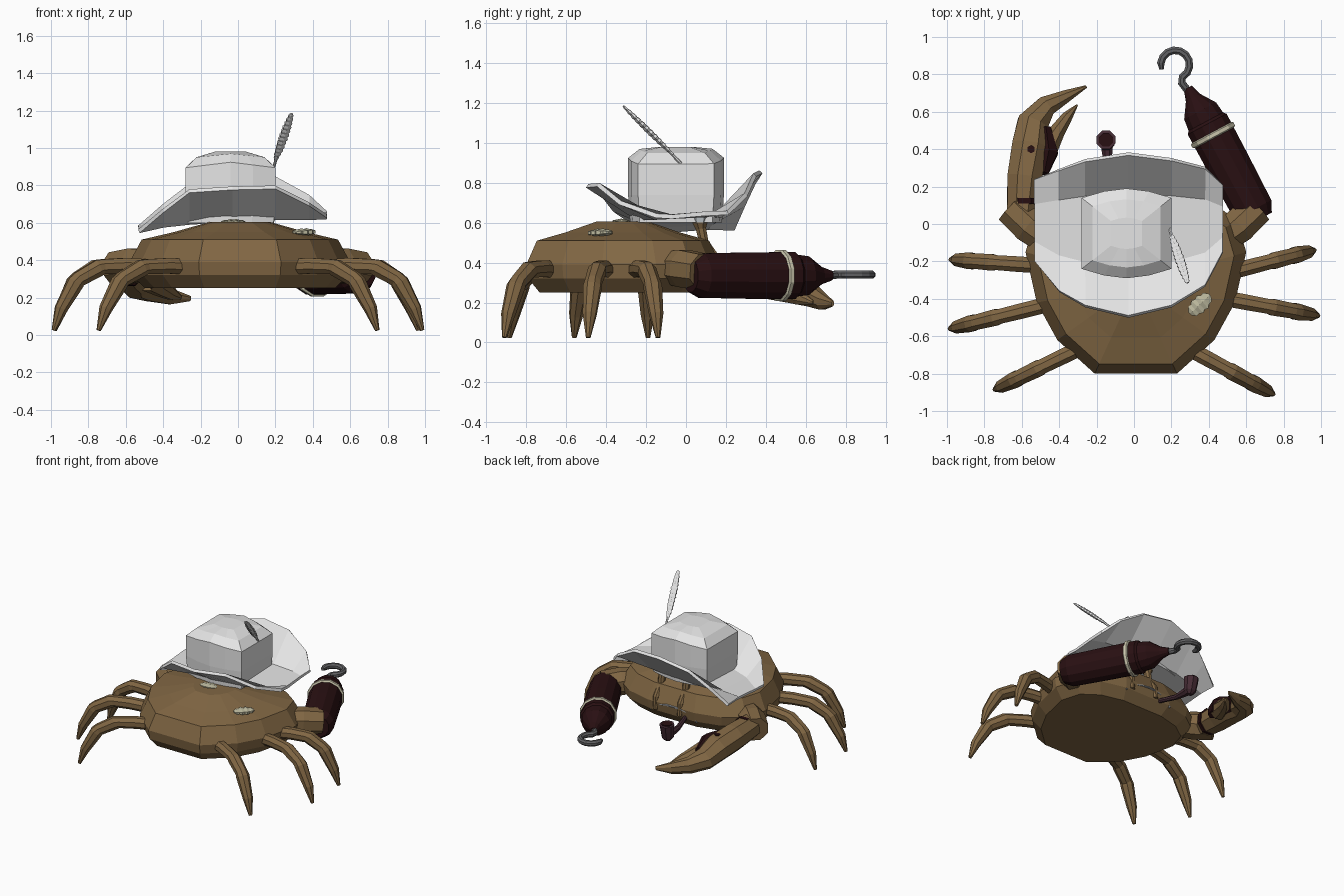
import bpy, bmesh, math
from mathutils import Vector

cube = bpy.data.objects.get("Cube")
if cube:
    bpy.data.objects.remove(cube, do_unlink=True)


def material(name, r, g, b):
    m = bpy.data.materials.new(name)
    m.use_nodes = True
    m.diffuse_color = (r, g, b, 1)
    m.node_tree.nodes["Principled BSDF"].inputs["Base Color"].default_value = (r, g, b, 1)
    return m


SHELL = material("brown shell", .22, .135, .057)
WHITE = material("hat white", .78, .78, .78)
MAROON = material("dark maroon", .022, .005, .006)
ROPE = material("pale rope", .6, .57, .42)
IRON = material("grey iron", .12, .12, .125)
PIPE = material("plum wood", .06, .025, .035)
BARNACLE = material("barnacle", .5, .48, .34)
EYE = material("eye white", .7, .75, .78)
MOUTH = material("mouth grey", .35, .36, .38)


def finish(name, bm, mat):
    bmesh.ops.recalc_face_normals(bm, faces=bm.faces)
    mesh = bpy.data.meshes.new(name)
    bm.to_mesh(mesh)
    bm.free()
    mesh.materials.append(mat)
    ob = bpy.data.objects.new(name, mesh)
    bpy.context.collection.objects.link(ob)
    return ob


def loft(name, rings, mat):
    """Skin equal-length rings of points and cap both ends."""
    bm = bmesh.new()
    rows = [[bm.verts.new(p) for p in ring] for ring in rings]
    n = len(rows[0])
    for a, b in zip(rows, rows[1:]):
        for i in range(n):
            bm.faces.new((a[i], a[(i + 1) % n], b[(i + 1) % n], b[i]))
    bm.faces.new(rows[0])
    bm.faces.new(rows[-1])
    return finish(name, bm, mat)


def tube(name, path, radii, mat, sides=8):
    """Sweep an ellipse; each radius is a number or (half width, half height)."""
    path = [Vector(p) for p in path]
    rings = []
    for i, p in enumerate(path):
        t = (path[min(i + 1, len(path) - 1)] - path[max(i - 1, 0)]).normalized()
        ref = Vector((0, 0, 1)) if abs(t.z) < .98 else Vector((0, 1, 0))
        side = t.cross(ref).normalized()
        up = side.cross(t)
        r = radii[i] if isinstance(radii, list) else radii
        w, h = r if isinstance(r, tuple) else (r, r)
        ang = [math.tau * (k + .5) / sides for k in range(sides)]
        rings.append([p + side * w * math.cos(a) + up * h * math.sin(a) for a in ang])
    return loft(name, rings, mat)


def ridged(name, start, end, w, h, count, mat):
    """Leaf-shaped body with cross ridges."""
    a, b = Vector(start), Vector(end)
    pts, radii = [], []
    for i in range(count + 1):
        t = i / count
        k = (.3 + .7 * math.sin(math.pi * t) ** .6) * (1 if i % 2 else .78)
        pts.append(a.lerp(b, t))
        radii.append((w * k, h * k))
    return tube(name, pts, radii, mat, 6)


# Body: one outline scaled through several heights
half = [(.22, -.8), (.42, -.62), (.53, -.42), (.59, -.15), (.54, .02), (.4, .12), (.2, .17)]
outline = half + [(-x, y) for x, y in reversed(half)]
levels = [(.25, .86), (.32, .98), (.39, 1), (.51, .89), (.55, .6), (.605, .27)]
loft("body", [[(.01 + x * s, -.32 + (y + .32) * s, z) for x, y in outline]
              for z, s in levels], SHELL)

# Six walking legs: root and foot positions, shared bend
bend = [(-.2, .36, .045), (.2, .37, .045), (.45, .365, .043), (.5, .36, .048),
        (.72, .3, .044), (.76, .28, .048), (.92, .14, .036), (1, .025, .012)]
legs = {"left_front_leg": (.54, -.25, .965, -.14), "left_middle_leg": (.5, -.4, .985, -.49),
        "left_rear_leg": (.3, -.67, .745, -.91), "right_front_leg": (-.54, -.22, -.98, -.19),
        "right_middle_leg": (-.5, -.44, -.985, -.56), "right_rear_leg": (-.28, -.66, -.745, -.885)}
for name, (x0, y0, x1, y1) in legs.items():
    tube(name, [(x0 + (x1 - x0) * t, y0 + (y1 - y0) * t, z) for t, z, r in bend],
         [r for t, z, r in bend], SHELL)

# Upper arms
for name, s in (("left_upper_arm", 1), ("right_upper_arm", -1)):
    tube(name, [(s * .42, -.12, .38), (s * .56, -.01, .37), (s * .66, .085, .355)],
         [.08, .1, .095], SHELL)

# Claw with a fixed and a movable finger
tube("claw", [(-.6, .06, .36), (-.585, .25, .34), (-.555, .42, .31), (-.54, .54, .27),
              (-.47, .63, .235), (-.36, .685, .205), (-.255, .735, .195)],
     [(.085, .09), (.1, .1), (.105, .1), (.09, .08), (.06, .06), (.035, .045), (.008, .015)], SHELL)
tube("claw_finger", [(-.48, .36, .3), (-.42, .48, .26), (-.36, .57, .225), (-.305, .635, .2)],
     [(.06, .07), (.048, .055), (.032, .04), (.006, .012)], SHELL)
tube("claw_joint", [(-.48, .27, .33), (-.455, .38, .31), (-.47, .51, .28)],
     [(.025, .05), (.055, .08), (.03, .06)], MAROON, 6)
tube("claw_spot", [(-.55, .4, .405), (-.55, .4, .412)], .022, MAROON, 6)
tube("claw_cuff", [(-.585, .1, .355), (-.585, .13, .352)], [(.088, .094), (.093, .099)], MAROON)

# Sleeve, rope and hook that replace the other claw
base, way = Vector((.655, .04, .335)), Vector((-.47, .88, 0)).normalized()
sleeve = [(-.02, .085), (.04, .115), (.3, .12), (.56, .122), (.575, .108), (.64, .1),
          (.72, .045), (.78, .025)]
tube("sleeve", [base + way * d for d, r in sleeve], [r for d, r in sleeve], MAROON, 12)
tube("sleeve_rope", [base + way * d for d in (.475, .483, .503, .511)],
     [.118, .133, .133, .118], ROPE, 12)
arc = [math.radians(-60 + 26 * i) for i in range(11)]
tube("hook", [(.29, .71, .335), (.255, .755, .34)]
     + [(.22 + .077 * math.cos(a), .852 + .077 * math.sin(a), .34) for a in arc],
     [.022] * 12 + [.012], IRON)

# Eyes on stalks that run down the face
for name, x in (("left_eye", .15), ("right_eye", -.06)):
    tube(name + "_stalk", [(x, .16, .33), (x, .15, .42), (x, .09, .5), (x, .075, .57), (x, .07, .61)],
         [.02, .024, .026, .028, .045], SHELL)
    tube(name, [(x, .07, .6), (x, .07, .625), (x, .07, .65), (x, .07, .66)],
         [.045, .055, .045, .02], EYE)

# Arched mouth line and pipe
arch = [math.pi * i / 10 for i in range(11)]
tube("mouth", [(.2 * math.cos(a), .172 - .02 * abs(math.cos(a)), .31 + .08 * math.sin(a))
               for a in arch], .008, MOUTH, 6)
tube("pipe_stem", [(-.1, .14, .33), (-.14, .3, .31), (-.145, .42, .31)], [.016, .02, .035], PIPE)
tube("pipe_bowl", [(-.148, .43, .275), (-.148, .435, .3), (-.15, .445, .36), (-.15, .45, .4)],
     [.025, .045, .05, .054], PIPE)
tube("pipe_bowl_filling", [(-.15, .45, .399), (-.15, .45, .406)], .04, MAROON)

# Hat brim: x, rear edge y z, front edge y z, base height
stations = [(-.53, -.2, .555, .24, .57, .56), (-.4, -.36, .665, .29, .69, .585),
            (-.26, -.44, .77, .34, .8, .6), (-.03, -.495, .785, .375, .855, .615),
            (.2, -.44, .79, .345, .84, .625), (.38, -.33, .7, .3, .74, .625),
            (.475, -.15, .635, .21, .65, .63)]
bm = bmesh.new()
rows = [[bm.verts.new(p) for p in ((x, a, za), (x, a * .47, zb), (x, b * .45, zb + .015), (x, b, zc))]
        for x, a, za, b, zc, zb in stations]
for r, q in zip(rows, rows[1:]):
    for i in range(3):
        bm.faces.new((r[i], r[i + 1], q[i + 1], q[i]))
brim = finish("hat_brim", bm, WHITE)
solid = brim.modifiers.new("thickness", "SOLIDIFY")
solid.thickness = .022
solid.offset = 0

# Hat crown: barrel-sided block with a domed top
plan = [(-.28, -.24), (-.16, -.275), (-.04, -.29), (.08, -.275), (.2, -.24),
        (.2, .14), (.08, .175), (-.04, .19), (-.16, .175), (-.28, .14)]
crown = [(.6, .96, 0), (.74, 1, 0), (.895, 1, .03), (.95, .76, .02), (.98, .35, 0)]
loft("hat_crown", [[(-.04 + (x + .04) * s, -.05 + (y + .05) * s, z + tilt * (1 - abs(x + .04) / .24) + .1 * tilt * y)
                    for x, y in plan] for z, s, tilt in crown], WHITE)

# Feather
tube("feather_quill", [(.185, -.01, .88), (.215, -.1, .975)], .008, WHITE, 6)
ridged("feather", (.2, -.06, .935), (.287, -.315, 1.185), .03, .016, 24, WHITE)

# Barnacles on the shell
ridged("side_barnacle", (.3, -.48, .548), (.405, -.38, .552), .055, .022, 8, BARNACLE)
ridged("top_barnacle", (-.09, -.33, .603), (.04, -.32, .603), .05, .018, 8, BARNACLE)
